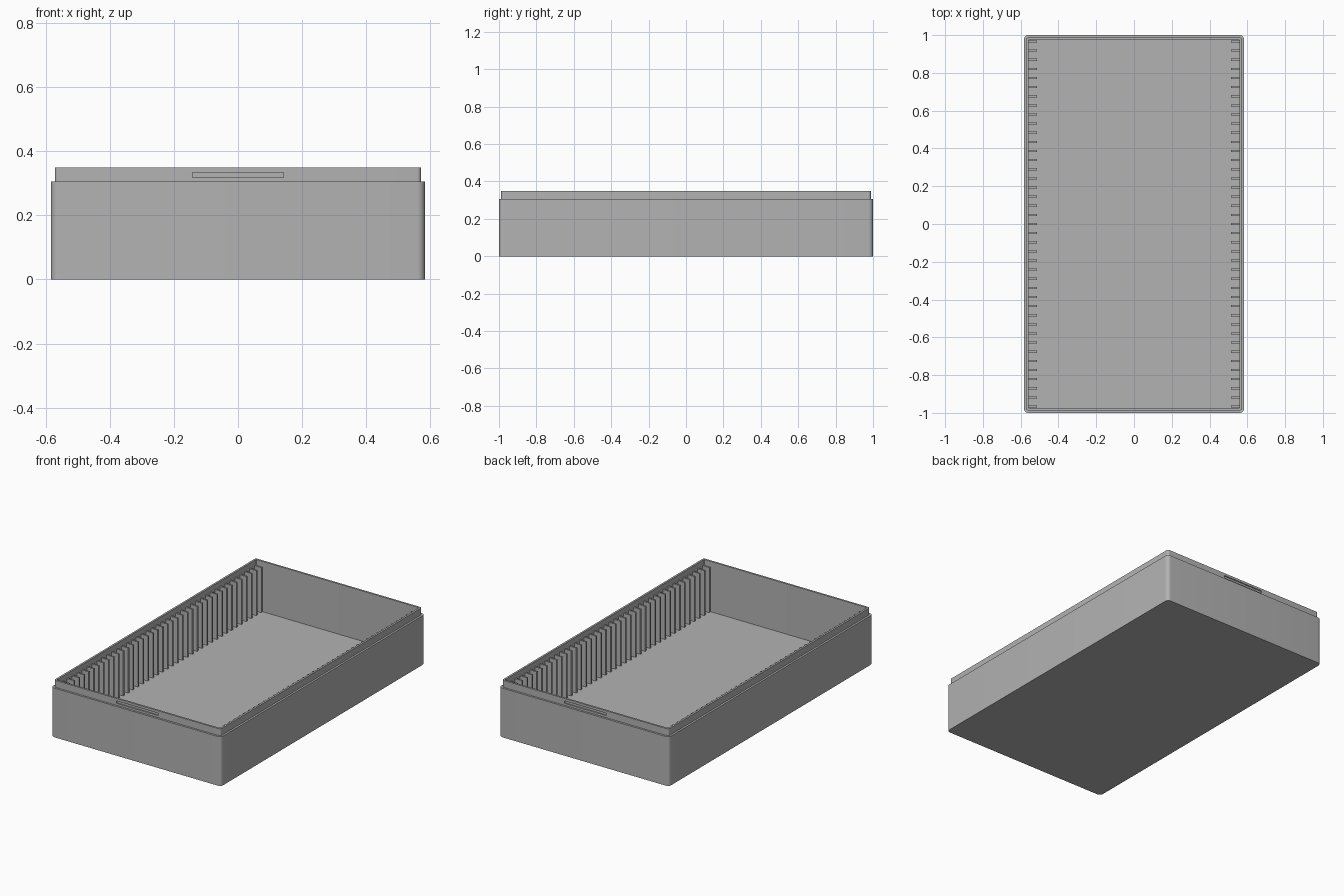
import bpy, bmesh
from math import sin, cos, pi

cube = bpy.data.objects.get("Cube")
if cube:
    bpy.data.objects.remove(cube, do_unlink=True)

# Single grey plastic
grey = bpy.data.materials.new("grey plastic")
grey.use_nodes = True
colour = (0.45, 0.45, 0.45, 1)
grey.diffuse_color = colour
grey.node_tree.nodes["Principled BSDF"].inputs["Base Color"].default_value = colour

HALF_X, HALF_Y = 0.583, 1.0
LEDGE, RIM, FLOOR = 0.305, 0.348, 0.036
CORNER_STEPS = 8


def make_object(name, bm):
    bmesh.ops.recalc_face_normals(bm, faces=bm.faces)
    mesh = bpy.data.meshes.new(name)
    bm.to_mesh(mesh)
    bm.free()
    mesh.materials.append(grey)
    obj = bpy.data.objects.new(name, mesh)
    bpy.context.collection.objects.link(obj)
    return obj


def activate(obj):
    bpy.ops.object.select_all(action='DESELECT')
    obj.select_set(True)
    bpy.context.view_layer.objects.active = obj


def ring(bm, inset, radius, z):
    """Rounded rectangle of vertices, inset from the outer wall."""
    verts = []
    cx, cy = HALF_X - inset - radius, HALF_Y - inset - radius
    for quarter, (sx, sy) in enumerate([(1, 1), (-1, 1), (-1, -1), (1, -1)]):
        for i in range(CORNER_STEPS + 1):
            a = (quarter + i / CORNER_STEPS) * pi / 2
            verts.append(bm.verts.new((sx * cx + radius * cos(a),
                                       sy * cy + radius * sin(a), z)))
    return verts


def box(name, size, location):
    bm = bmesh.new()
    bmesh.ops.create_cube(bm, size=1)
    bmesh.ops.scale(bm, vec=size, verts=bm.verts)
    bmesh.ops.translate(bm, vec=location, verts=bm.verts)
    return make_object(name, bm)


# Tray: outer wall, ledge, raised lip, inner wall and floor
bm = bmesh.new()
rings = [ring(bm, *r) for r in [(0, 0.024, 0), (0, 0.024, LEDGE),
                                (0.012, 0.013, LEDGE), (0.012, 0.013, RIM),
                                (0.024, 0.004, RIM), (0.024, 0.004, FLOOR)]]
for low, high in zip(rings, rings[1:]):
    for i in range(len(low)):
        j = (i + 1) % len(low)
        bm.faces.new((low[i], low[j], high[j], high[i]))
bm.faces.new(rings[0])
bm.faces.new(rings[-1])
tray = make_object("tray", bm)

# Snap grooves cut into the front and back of the lip
for side in (-1, 1):
    cutter = box("groove_cutter", (0.284, 0.014, 0.015),
                 (0, side * (HALF_Y - 0.012), 0.3255))
    cutter.hide_render = True
    activate(tray)
    cut = tray.modifiers.new("groove", 'BOOLEAN')
    cut.operation = 'DIFFERENCE'
    cut.solver = 'EXACT'
    cut.object = cutter
    bpy.ops.object.modifier_apply(modifier=cut.name)
    bpy.data.objects.remove(cutter, do_unlink=True)

activate(tray)
bpy.ops.object.shade_smooth_by_angle(angle=pi / 6)

# Slot ribs along both long walls
RIB_COUNT, RIB_STEP, RIB_TOP = 41, 0.0483, 0.315
ribs = box("slot_ribs", (0.048, 0.011, RIB_TOP - FLOOR + 0.002),
           (0.537, -RIB_STEP * (RIB_COUNT - 1) / 2, (RIB_TOP + FLOOR - 0.002) / 2))
repeat = ribs.modifiers.new("repeat", 'ARRAY')
repeat.count = RIB_COUNT
repeat.use_relative_offset = False
repeat.use_constant_offset = True
repeat.constant_offset_displace = (0, RIB_STEP, 0)
ribs.modifiers.new("mirror", 'MIRROR')
